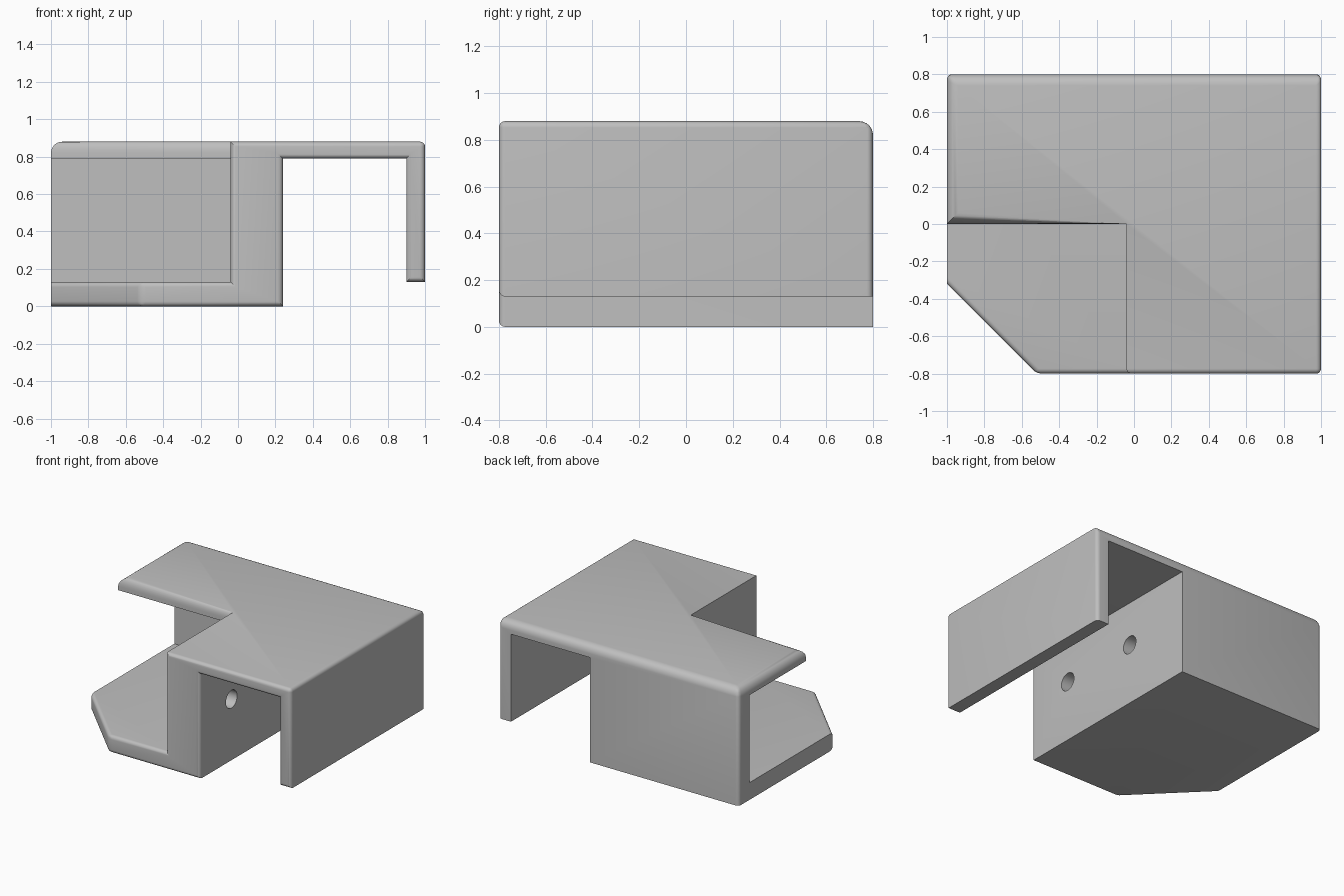
import bpy, bmesh, math
from mathutils import Matrix, Vector

cube = bpy.data.objects.get("Cube")
if cube:
    bpy.data.objects.remove(cube, do_unlink=True)

grey = bpy.data.materials.new("plain grey")
grey.use_nodes = True
colour = (0.52, 0.52, 0.52, 1)
grey.diffuse_color = colour
grey.node_tree.nodes["Principled BSDF"].inputs["Base Color"].default_value = colour


def add_object(name, bm):
    bmesh.ops.recalc_face_normals(bm, faces=bm.faces)
    mesh = bpy.data.meshes.new(name)
    bm.to_mesh(mesh)
    bm.free()
    mesh.materials.append(grey)
    obj = bpy.data.objects.new(name, mesh)
    bpy.context.collection.objects.link(obj)
    return obj


def box(name, x, y, z):
    bm = bmesh.new()
    bmesh.ops.create_cube(bm, size=1)
    for v in bm.verts:
        v.co = Vector([r[0] if c < 0 else r[1] for c, r in zip(v.co, (x, y, z))])
    return add_object(name, bm)


def apply_modifier(obj, mod):
    bpy.context.view_layer.objects.active = obj
    bpy.ops.object.modifier_apply(modifier=mod.name)


def cut(obj, cutter):
    mod = obj.modifiers.new("cut", 'BOOLEAN')
    mod.operation, mod.solver, mod.object = 'DIFFERENCE', 'EXACT', cutter
    apply_modifier(obj, mod)
    bpy.data.objects.remove(cutter, do_unlink=True)


# Main dimensions
TOP, ROOF, FLOOR = 0.88, 0.79, 0.13
WALL_L, WALL_R, FLANGE = -0.04, 0.24, 0.9
BACK = 0.8

bracket = box("bracket", (-1, 1), (-BACK, BACK), (0, TOP))

# Channel under the roof, raised flange, side pocket and open corner
cut(bracket, box("channel", (WALL_R, FLANGE), (-1, 1), (-1, ROOF)))
cut(bracket, box("flange_trim", (FLANGE - 0.2, 2), (-1, 1), (-1, FLOOR)))
cut(bracket, box("pocket", (-2, WALL_L), (-1, 0.67), (FLOOR, ROOF)))
cut(bracket, box("open_corner", (-2, WALL_L), (-1, 0), (FLOOR, 2)))

# Slanted corner of the floor plate
bm = bmesh.new()
tri = [bm.verts.new(p) for p in ((-1.2, -0.12, -1), (-0.22, -1.1, -1), (-1.2, -1.1, -1))]
ext = bmesh.ops.extrude_face_region(bm, geom=[bm.faces.new(tri)])
bmesh.ops.translate(bm, vec=(0, 0, 3),
                    verts=[v for v in ext["geom"] if isinstance(v, bmesh.types.BMVert)])
cut(bracket, add_object("slant", bm))


# Rounded edges, weighted by where they lie
def weight(a, b):
    def on(axis, value):
        return abs(a[axis] - value) < 1e-3 and abs(b[axis] - value) < 1e-3
    mid = (a + b) / 2
    if on(2, TOP):
        if on(1, BACK) or on(0, -1) or (on(1, 0) and mid.x < WALL_L):
            return 1.0
        if on(0, 1):
            return 0.45
    if on(1, -BACK):
        return 0.45
    if on(1, BACK) and (on(0, 1) or on(0, -1)):
        return 0.45
    slanted = abs(a.x - b.x) > 0.1 and abs(a.y - b.y) > 0.1
    return 0.45 if slanted and mid.y < -0.5 and (on(2, 0) or on(2, FLOOR)) else 0


bm = bmesh.new()
bm.from_mesh(bracket.data)
bmesh.ops.remove_doubles(bm, verts=bm.verts, dist=1e-4)
bmesh.ops.dissolve_limit(bm, angle_limit=0.01, verts=bm.verts, edges=bm.edges)
layer = bm.edges.layers.float.new("bevel_weight_edge")
for e in bm.edges:
    e[layer] = weight(e.verts[0].co, e.verts[1].co)
bm.to_mesh(bracket.data)
bm.free()
bevel = bracket.modifiers.new("round", 'BEVEL')
bevel.limit_method, bevel.width, bevel.segments = 'WEIGHT', 0.06, 6
bevel.use_clamp_overlap = False
apply_modifier(bracket, bevel)

# Two screw holes through the wall
for y in (-0.42, 0.24):
    bm = bmesh.new()
    bmesh.ops.create_cone(bm, cap_ends=True, segments=32, radius1=0.067, radius2=0.067, depth=0.5,
                          matrix=Matrix.Translation((0.1, y, 0.46)) @ Matrix.Rotation(math.pi / 2, 4, 'Y'))
    cut(bracket, add_object("screw_hole", bm))

bpy.ops.object.select_all(action='DESELECT')
bracket.select_set(True)
bpy.context.view_layer.objects.active = bracket
bpy.ops.object.shade_smooth_by_angle(angle=math.radians(30))
